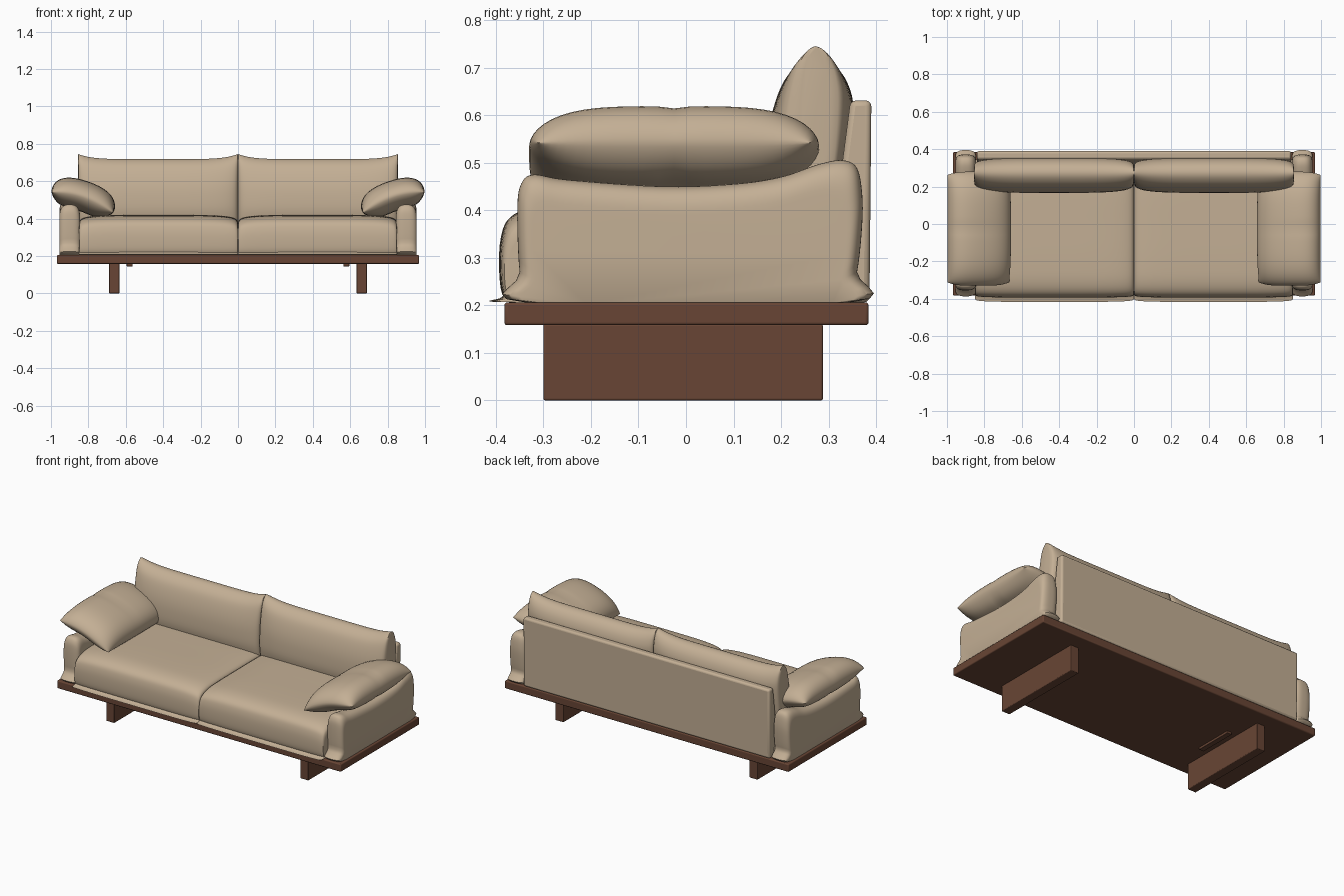
import bpy, bmesh, math
from mathutils import Vector

default = bpy.data.objects.get("Cube")
if default:
    bpy.data.objects.remove(default, do_unlink=True)


def material(name, colour):
    mat = bpy.data.materials.new(name)
    mat.use_nodes = True
    mat.diffuse_color = colour
    mat.node_tree.nodes["Principled BSDF"].inputs["Base Color"].default_value = colour
    return mat


fabric = material("tan fabric", (0.55, 0.43, 0.30, 1))
wood = material("brown wood", (0.14, 0.06, 0.035, 1))


def finish(bm, name, mat, bevel=0.0, angle=50):
    bmesh.ops.recalc_face_normals(bm, faces=bm.faces)
    mesh = bpy.data.meshes.new(name)
    bm.to_mesh(mesh)
    bm.free()
    obj = bpy.data.objects.new(name, mesh)
    bpy.context.collection.objects.link(obj)
    mesh.materials.append(mat)
    if bevel:
        mod = obj.modifiers.new("soft edges", "BEVEL")
        mod.width = bevel
        mod.segments = 3
    bpy.ops.object.select_all(action="DESELECT")
    bpy.context.view_layer.objects.active = obj
    obj.select_set(True)
    bpy.ops.object.shade_smooth_by_angle(angle=math.radians(angle))
    return obj


def prism(name, mat, x0, x1, outline, bevel):
    """Extrude a side outline of (y, z) points between two x positions."""
    bm = bmesh.new()
    face = bm.faces.new([bm.verts.new((x0, y, z)) for y, z in outline])
    new = bmesh.ops.extrude_face_region(bm, geom=[face])["geom"]
    moved = [v for v in new if isinstance(v, bmesh.types.BMVert)]
    bmesh.ops.translate(bm, verts=moved, vec=(x1 - x0, 0, 0))
    return finish(bm, name, mat, bevel, 35)


def block(name, mat, x0, x1, y0, y1, z0, z1, bevel):
    return prism(name, mat, x0, x1, [(y0, z0), (y1, z0), (y1, z1), (y0, z1)], bevel)


def smooth_loop(points, steps=5):
    """Closed Catmull-Rom curve through the points."""
    pts = [Vector(p) for p in points]
    count = len(pts)
    loop = []
    for i in range(count):
        a, b, c, d = (pts[(i + k) % count] for k in (-1, 0, 1, 2))
        for j in range(steps):
            t = j / steps
            loop.append(0.5 * (2 * b + (c - a) * t + (2 * a - 5 * b + 4 * c - d) * t ** 2
                               + (3 * b - a - 3 * c + d) * t ** 3))
    return loop


def cushion(name, x0, x1, outline, centre, inset, power, ear=0.0, rings=32):
    """Loft a side outline along x, drawing it in towards both ends."""
    bm = bmesh.new()
    loop = smooth_loop(outline)
    low = min(p.y for p in loop)
    high = max(p.y for p in loop)
    sections = []
    for i in range(rings + 1):
        t = math.sin(math.pi * (i / rings - 0.5))
        shrink = 1 - max(0, 1 - abs(t) ** power) ** (1 / power)
        x = (x0 + x1) / 2 + t * (x1 - x0) / 2
        ring = []
        for p in loop:
            y = centre[0] + (p.x - centre[0]) * (1 - inset[0] * shrink)
            z = centre[1] + (p.y - centre[1]) * (1 - inset[1] * shrink)
            z += ear * abs(t) ** 6 * (p.y - low) / (high - low)
            ring.append(bm.verts.new((x, y, z)))
        sections.append(ring)
    for r, s in zip(sections, sections[1:]):
        for k in range(len(r)):
            n = (k + 1) % len(r)
            bm.faces.new((r[k], r[n], s[n], s[k]))
    bm.faces.new(sections[0])
    bm.faces.new(sections[-1])
    return finish(bm, name, fabric)


def pillow(name, side, cells=28):
    """Draped pillow: a bent middle sheet, puffed out on both faces."""
    bm = bmesh.new()
    layers = []
    for face in (1, -1):
        grid = []
        for i in range(cells + 1):
            s = math.sin(math.pi * (i / cells - 0.5))
            row = []
            for j in range(cells + 1):
                t = math.sin(math.pi * (j / cells - 0.5))
                slope = 0.055 - 0.07 * s
                normal = Vector((-slope, 0.165)).normalized()
                puff = 0.082 * (1 - s ** 4) ** 0.6 * (1 - t ** 4) ** 0.6
                puff *= 1 - 0.08 * math.exp(-(t / 0.08) ** 2) * (s + 1) / 2
                x = 0.832 + 0.165 * s * (1 - 0.04 * (1 - abs(t)) * t * t)
                z = 0.522 + 0.055 * s - 0.035 * s * s
                y = -0.025 + 0.305 * t * (1 - 0.06 * s ** 4)
                x += normal.x * puff * face
                row.append(bm.verts.new((side * x, y, z + normal.y * puff * face)))
            grid.append(row)
        layers.append(grid)
        for i in range(cells):
            for j in range(cells):
                bm.faces.new((grid[i][j], grid[i + 1][j], grid[i + 1][j + 1], grid[i][j + 1]))
    bmesh.ops.remove_doubles(bm, verts=bm.verts, dist=0.0002)
    return finish(bm, name, fabric, angle=80)


seat_outline = [(-0.36, 0.206), (-0.385, 0.22), (-0.393, 0.27), (-0.39, 0.34), (-0.37, 0.385),
                (-0.31, 0.41), (-0.2, 0.418), (0, 0.42), (0.2, 0.42), (0.29, 0.41),
                (0.31, 0.35), (0.30, 0.206)]
back_outline = [(0.2, 0.37), (0.17, 0.43), (0.168, 0.52), (0.18, 0.6), (0.205, 0.67),
                (0.24, 0.707), (0.277, 0.718), (0.315, 0.702), (0.343, 0.66), (0.352, 0.6),
                (0.335, 0.48), (0.30, 0.37)]
arm_outline = [(-0.332, 0.205), (-0.35, 0.27), (-0.355, 0.4), (-0.347, 0.455), (-0.32, 0.475),
               (-0.25, 0.464), (-0.05, 0.45), (0.1, 0.455), (0.2, 0.47), (0.28, 0.497),
               (0.33, 0.505), (0.36, 0.488), (0.371, 0.43), (0.37, 0.36), (0.36, 0.27),
               (0.34, 0.205)]

# Wooden platform and the upholstered back panel
block("platform", wood, -0.968, 0.968, -0.382, 0.384, 0.158, 0.206, 0.006)
prism("back_panel", fabric, -0.84, 0.84,
      [(0.29, 0.206), (0.346, 0.631), (0.39, 0.631), (0.386, 0.206)], 0.012)

for label, side in (("left", 1), ("right", -1)):
    # Plank leg and small rail underneath
    leg_x = sorted((side * 0.634, side * 0.69))
    block(label + "_leg", wood, *leg_x, -0.30, 0.288, 0.0, 0.16, 0.004)
    rail_x = sorted((side * 0.563, side * 0.595))
    block(label + "_rail", wood, *rail_x, -0.12, 0.12, 0.144, 0.16, 0.003)
    # Upholstery
    cushion(label + "_seat_cushion", 0, side * 0.85, seat_outline, (0, 0.206), (0.05, 0.27), 4.5)
    cushion(label + "_back_cushion", 0, side * 0.855, back_outline, (0.272, 0.4), (0.65, 0.0), 4, 0.027)
    cushion(label + "_arm", side * 0.845, side * 0.955, arm_outline, (0, 0.206), (0.09, 0.25), 2.6)
    pillow(label + "_arm_pillow", side)
